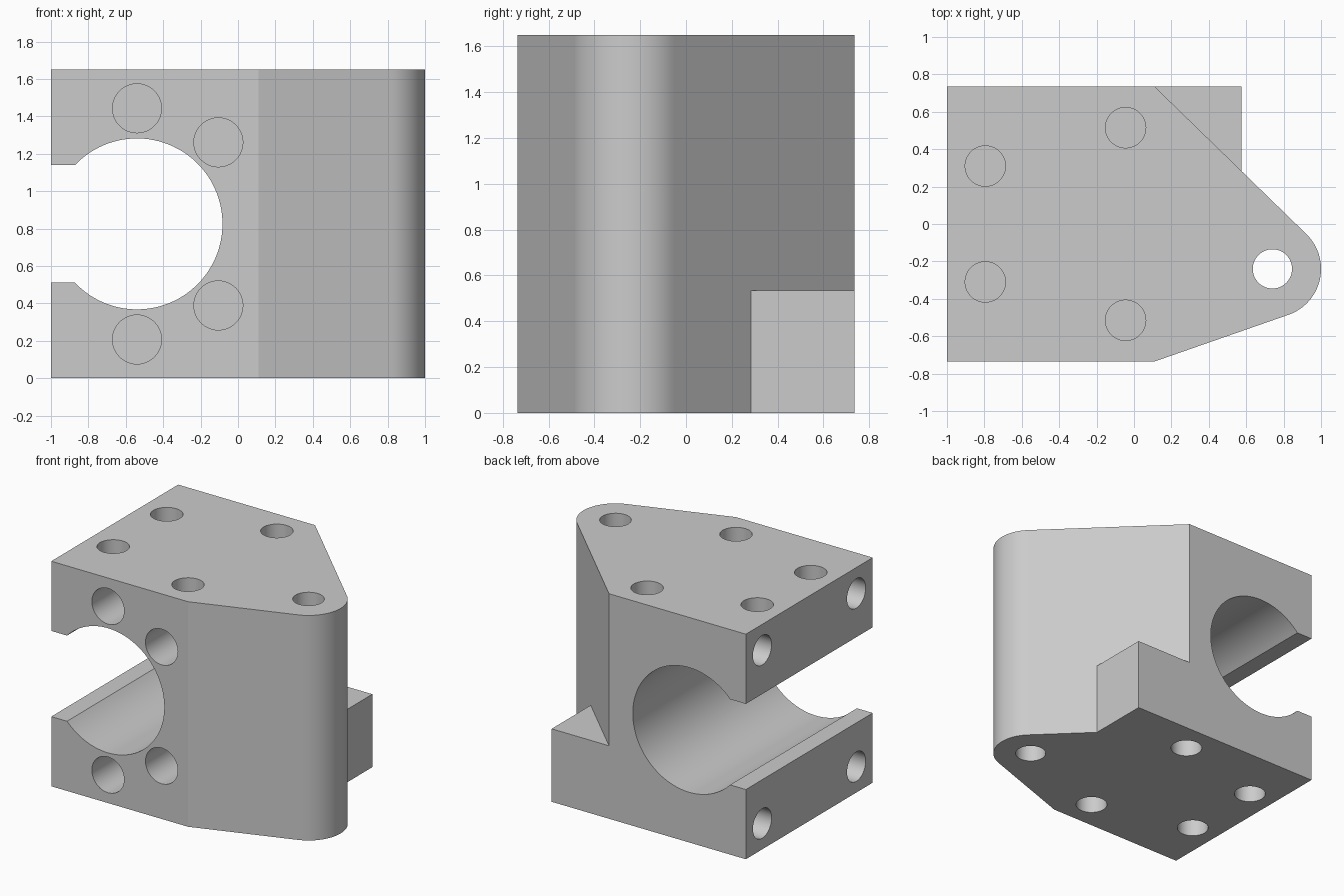
import bpy, bmesh
from math import pi, sin, cos, asin, acos, atan2, hypot
from mathutils import Vector

if "Cube" in bpy.data.objects:
    bpy.data.objects.remove(bpy.data.objects["Cube"])

H, D = 1.65, 0.735          # block height and half depth
LUG, LUG_R = Vector((0.74, -0.24)), 0.26
SHOULDER_X, STEP_X, STEP_Z = 0.11, 0.575, 0.535


def arc(cx, cy, r, a0, a1, n):
    return [(cx + r * cos(a0 + (a1 - a0) * i / n),
             cy + r * sin(a0 + (a1 - a0) * i / n)) for i in range(n + 1)]


def prism(bm, profile, axis, lo, hi):
    """Extrude a 2D outline along an axis."""
    place = {"x": lambda a, b, t: (t, a, b),
             "y": lambda a, b, t: (a, t, b),
             "z": lambda a, b, t: (a, b, t)}[axis]
    low = [bm.verts.new(place(a, b, lo)) for a, b in profile]
    high = [bm.verts.new(place(a, b, hi)) for a, b in profile]
    bm.faces.new(low)
    bm.faces.new(high)
    n = len(profile)
    for i in range(n):
        j = (i + 1) % n
        bm.faces.new((low[i], low[j], high[j], high[i]))


def hole(bm, a, b, r, axis, lo, hi):
    prism(bm, arc(a, b, r, 0, 2 * pi, 48)[:-1], axis, lo, hi)


def finish(bm, name):
    bmesh.ops.recalc_face_normals(bm, faces=bm.faces[:])
    mesh = bpy.data.meshes.new(name)
    bm.to_mesh(mesh)
    bm.free()
    obj = bpy.data.objects.new(name, mesh)
    bpy.context.collection.objects.link(obj)
    return obj


def tangent_angle(p, side):
    """Angle on the lug circle where a line from p touches it."""
    d = Vector(p) - LUG
    return atan2(d.y, d.x) + side * acos(LUG_R / d.length)


# Block outline with the rounded lug
front_pt, back_pt = Vector((SHOULDER_X, -D)), Vector((SHOULDER_X, D))
a0 = tangent_angle(front_pt, 1)
a1 = tangent_angle(back_pt, -1)
lug = arc(LUG.x, LUG.y, LUG_R, a0, a1, 32)
slope = (Vector(lug[-1]) - back_pt).normalized()
step_pt = back_pt + slope * ((STEP_X - SHOULDER_X) / slope.x)
body = bmesh.new()
prism(body, [(-1, -D), tuple(front_pt)] + lug
      + [tuple(step_pt), (STEP_X, D), (-1, D)], "z", 0, H)
block = finish(body, "mounting_block")

cut = bmesh.new()
# Diagonal corner removed above the step
prism(cut, [tuple(back_pt - slope * 0.3), tuple(step_pt),
            (step_pt.x + 0.4, step_pt.y + 0.1), (1, 1.2)], "z", STEP_Z, H + 0.1)
# Main bore with its side slot
BX, BZ, BR, SLOT = -0.54, 0.825, 0.457, 0.314
s = asin(SLOT / BR)
prism(cut, [(-1.1, BZ - SLOT)] + arc(BX, BZ, BR, s - pi, pi - s, 80)
      + [(-1.1, BZ + SLOT)], "y", -D - 0.1, D + 0.1)
# Lug through hole
hole(cut, LUG.x, LUG.y, 0.105, "z", -0.1, H + 0.1)
# Blind holes in the top and bottom
for x, y in ((-0.795, 0.31), (-0.045, 0.515)):
    for side in (-1, 1):
        hole(cut, x, y * side, 0.108, "z", H - 0.24, H + 0.1)
        hole(cut, x, y * side, 0.108, "z", -0.1, 0.24)
# Blind holes in the front and the slotted side
for side in (-1, 1):
    for x, z in ((-0.54, 0.618), (-0.105, 0.436)):
        hole(cut, x, BZ + side * z, 0.131, "y", -D - 0.1, -D + 0.29)
    for y in (-0.545, 0.545):
        hole(cut, y, BZ + side * 0.635, 0.108, "x", -1.1, -0.76)
cutter = finish(cut, "hole_cutter")
cutter.hide_render = True

# Cut and keep the result as plain mesh
mod = block.modifiers.new("cut", "BOOLEAN")
mod.operation, mod.solver, mod.object = "DIFFERENCE", "EXACT", cutter
graph = bpy.context.evaluated_depsgraph_get()
mesh = bpy.data.meshes.new_from_object(block.evaluated_get(graph))
block.modifiers.clear()
block.data = mesh
bpy.data.objects.remove(cutter)

# Plain grey
grey = bpy.data.materials.new("plain_grey")
grey.use_nodes = True
grey.diffuse_color = (0.6, 0.6, 0.6, 1)
grey.node_tree.nodes["Principled BSDF"].inputs["Base Color"].default_value = (0.6, 0.6, 0.6, 1)
mesh.materials.clear()
mesh.materials.append(grey)

# Smooth curved walls, flat large faces
for o in bpy.context.selected_objects:
    o.select_set(False)
block.select_set(True)
bpy.context.view_layer.objects.active = block
bpy.ops.object.shade_smooth_by_angle(angle=pi / 6)
for f in block.data.polygons:
    if f.area > 0.1:
        f.use_smooth = False
